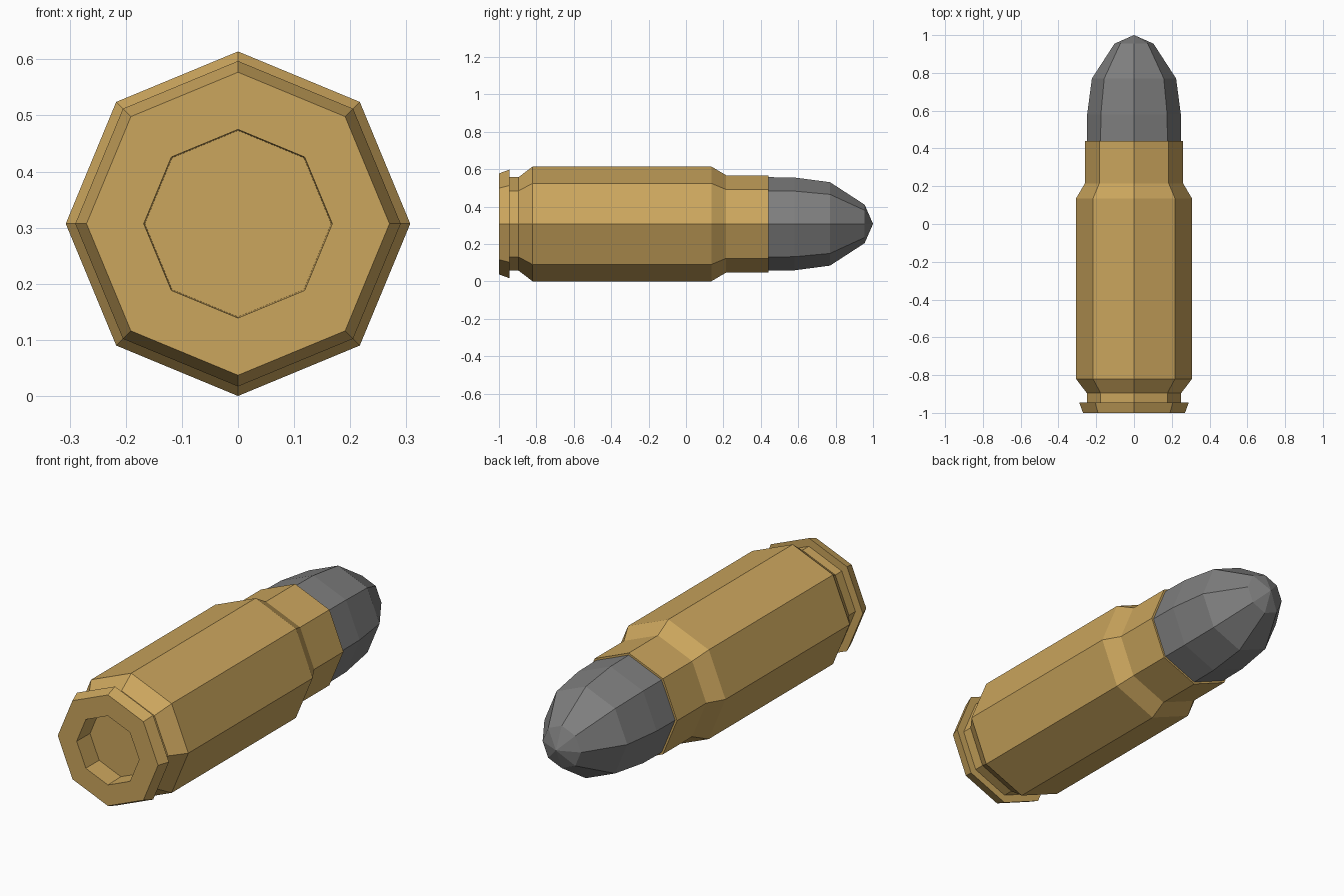
import bpy, bmesh, math

if "Cube" in bpy.data.objects:
    bpy.data.objects.remove(bpy.data.objects["Cube"])

SIDES, CZ = 8, 0.307

def material(name, rgb):
    m = bpy.data.materials.new(name)
    m.diffuse_color = (*rgb, 1)
    m.use_nodes = True
    m.node_tree.nodes["Principled BSDF"].inputs["Base Color"].default_value = m.diffuse_color
    return m

brass = material("brass", (0.60, 0.38, 0.11))
lead = material("lead grey", (0.21, 0.21, 0.21))

def lathe(name, profile, mat):
    """Spin (y, radius) points about the y axis; radius 0 closes to a point."""
    bm = bmesh.new()
    rings = []
    for y, r in profile:
        if r == 0:
            rings.append([bm.verts.new((0, y, CZ))] * SIDES)
            continue
        rings.append([bm.verts.new((r * math.sin(a), y, CZ + r * math.cos(a)))
                      for a in (2 * math.pi * i / SIDES for i in range(SIDES))])
    for a, b in zip(rings, rings[1:]):
        for i in range(SIDES):
            j = (i + 1) % SIDES
            bm.faces.new(list(dict.fromkeys((a[i], a[j], b[j], b[i]))))
    bmesh.ops.recalc_face_normals(bm, faces=bm.faces)
    me = bpy.data.meshes.new(name)
    bm.to_mesh(me)
    bm.free()
    me.materials.append(mat)
    ob = bpy.data.objects.new(name, me)
    bpy.context.collection.objects.link(ob)
    return ob

# Case: primer recess, rim, extractor groove, body, shoulder, neck, mouth
lathe("case", [(-0.90, 0), (-0.90, 0.166), (-1.0, 0.168), (-1.0, 0.27),
               (-0.945, 0.29), (-0.945, 0.25), (-0.895, 0.25), (-0.82, 0.307),
               (0.135, 0.307), (0.215, 0.26), (0.44, 0.26), (0.44, 0.248),
               (0.42, 0)], brass)

# Bullet: rounded nose seated in the mouth
lathe("bullet", [(0.43, 0), (0.43, 0.25), (0.58, 0.248), (0.77, 0.223),
                 (0.955, 0.103), (1.0, 0)], lead)
